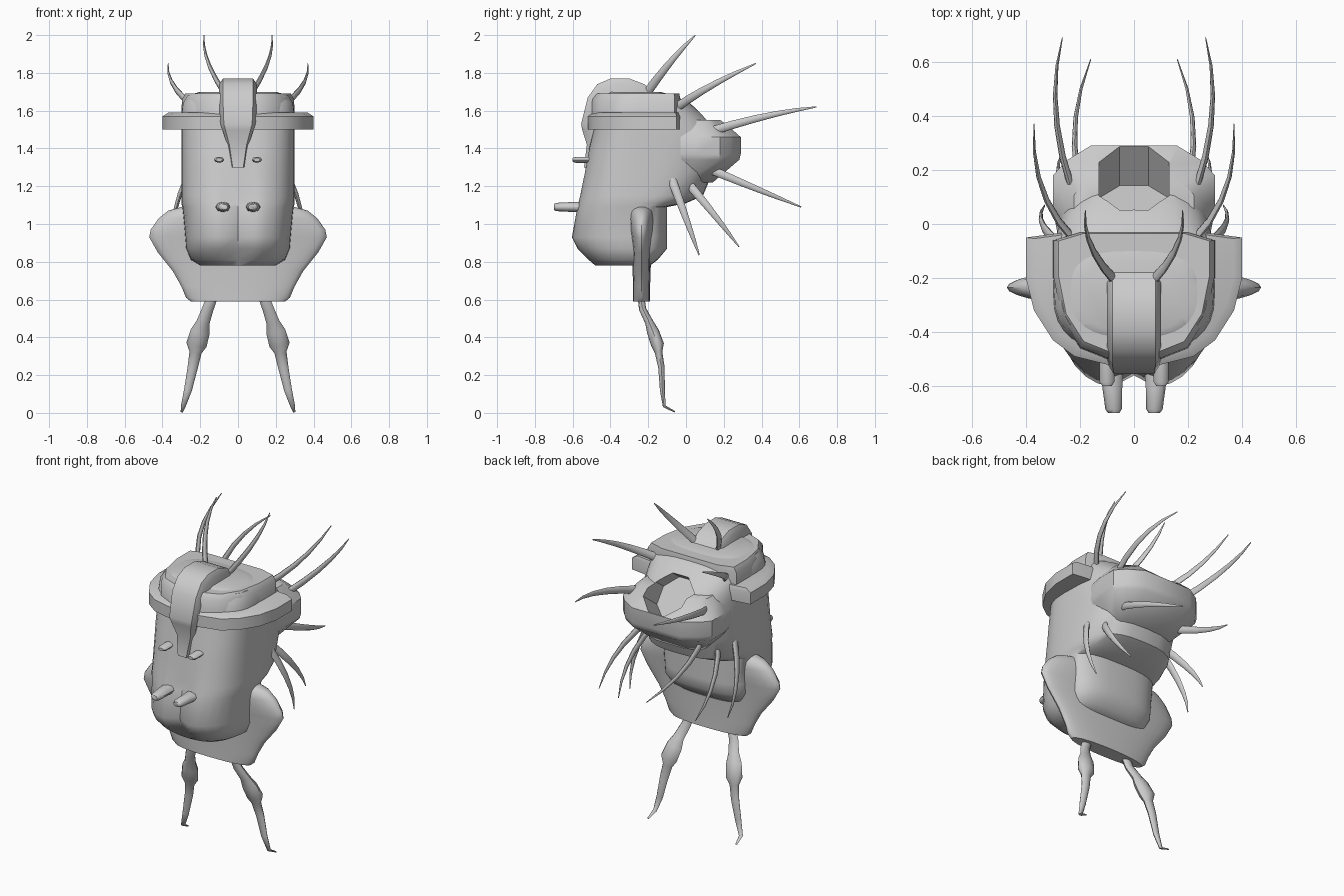
import bpy, bmesh, math
from mathutils import Vector, Matrix

if "Cube" in bpy.data.objects:
    bpy.data.objects.remove(bpy.data.objects["Cube"])


def finish(name, bm, angle=40):
    bmesh.ops.recalc_face_normals(bm, faces=bm.faces)
    me = bpy.data.meshes.new(name)
    bm.to_mesh(me)
    bm.free()
    ob = bpy.data.objects.new(name, me)
    bpy.context.collection.objects.link(ob)
    bpy.ops.object.select_all(action='DESELECT')
    ob.select_set(True)
    bpy.context.view_layer.objects.active = ob
    bpy.ops.object.shade_smooth_by_angle(angle=math.radians(angle))
    return ob


def loft(name, rings, angle=40):
    bm = bmesh.new()
    vs = [[bm.verts.new(p) for p in r] for r in rings]
    n = len(vs[0])
    for a, b in zip(vs, vs[1:]):
        for i in range(n):
            bm.faces.new((a[i], a[(i + 1) % n], b[(i + 1) % n], b[i]))
    bm.faces.new(vs[0])
    bm.faces.new(vs[-1])
    return finish(name, bm, angle)


def spow(v, e):
    return math.copysign(abs(v) ** e, v)


def ring(z, w, front, back, mid=-0.25, ef=0.75, eb=0.7, n=32, groove=0.0):
    pts = []
    for i in range(n):
        t = 2 * math.pi * i / n
        s, e = math.sin(t), (eb if math.sin(t) > 0 else ef)
        x = w * spow(math.cos(t), e)
        y = mid + (back - mid if s > 0 else mid - front) * spow(s, e)
        if s < 0:
            y += groove * math.exp(-(x / 0.04) ** 2)
        pts.append((x, y, z))
    return pts


def tube(name, path, radii, flat=1.0, n=8):
    # tapered tube; flat narrows it in x
    path = [Vector(p) for p in path]
    rings = []
    for i, p in enumerate(path):
        d = (path[min(i + 1, len(path) - 1)] - path[max(i - 1, 0)]).normalized()
        u = Vector((1, 0, 0)) - d * d.x
        u.normalize()
        v = d.cross(u)
        rings.append([p + radii[i] * (flat * math.cos(a) * u + math.sin(a) * v)
                      for a in (2 * math.pi * k / n for k in range(n))])
    return loft(name, rings, 60)


def mirrored(p, s):
    return [(s * x, y, z) for x, y, z in p]


# head: z, half width, front y, back y, centre groove
sections = [(.78, .2, -.48, -.19, 0), (.81, .25, -.52, -.15, .03), (.87, .275, -.58, -.1, .05),
            (.93, .28, -.61, -.1, .05), (1.09, .295, -.58, -.1, .04), (1.11, .3, -.575, .0, .04),
            (1.15, .3, -.565, .09, .03), (1.27, .3, -.54, .14, .02), (1.4, .3, -.515, .19, 0),
            (1.5, .3, -.49, .18, 0), (1.57, .3, -.48, .1, 0), (1.64, .295, -.46, .02, 0),
            (1.68, .27, -.44, -.06, 0), (1.7, .2, -.4, -.14, 0)]
head = loft("head", [ring(z, w, f, b, groove=g) for z, w, f, b, g in sections])


def plan(name, half, levels, angle=40):
    # mirrored plan outline stacked at (z, scale) levels
    outline = half + [(-x, y) for x, y in reversed(half)]
    return loft(name, [[(x * k, -.1 + (y + .1) * k, z) for x, y in outline] for z, k in levels], angle)


# rear collar below the neck socket
collar = plan("neck_collar", [(.27, -.1), (.3, .05), (.3, .18), (.25, .235), (.16, .29)],
              [(1.22, .62), (1.34, .98), (1.37, 1), (1.46, 1), (1.55, .74)])

# neck socket cut
bpy.ops.mesh.primitive_cylinder_add(vertices=8, radius=.14, depth=.4)
cutter = bpy.context.object
cutter.name = "socket_cutter"
axis = Vector((0, .8, .6))
cutter.matrix_world = (Matrix.Translation(Vector((0, .12, 1.5)) + axis * .13)
                       @ axis.to_track_quat('Z', 'Y').to_matrix().to_4x4()
                       @ Matrix.Rotation(math.pi / 8, 4, 'Z'))
cutter.hide_render = True
cutter.hide_viewport = True
for ob in (head, collar):
    m = ob.modifiers.new("socket", 'BOOLEAN')
    m.operation = 'DIFFERENCE'
    m.object = cutter
    m.solver = 'EXACT'

# brow band and cap above it
plan("brow_band", [(.1, -.52), (.22, -.49), (.3, -.43), (.37, -.32), (.4, -.2), (.4, -.05), (.25, -.03)],
     [(1.5, 1), (1.57, 1), (1.59, .92)])
plan("brow_cap", [(.1, -.5), (.2, -.46), (.27, -.35), (.3, -.2), (.3, -.06), (.2, -.03)],
     [(1.56, 1), (1.66, .99), (1.69, .93)])

# central crest running down into the nose
side = [(-.17, 1.69), (-.22, 1.74), (-.3, 1.77), (-.4, 1.77), (-.47, 1.74), (-.52, 1.67),
        (-.555, 1.53), (-.55, 1.5), (-.525, 1.42), (-.54, 1.3), (-.4, 1.3), (-.3, 1.5)]
width = lambda z: .1 if z > 1.55 else max(.035, .1 - (1.55 - z) * .33)
rings = []
for k, inset in ((-1, .03), (-.8, 0), (.8, 0), (1, .03)):
    rings.append([(k * width(z), y + inset * (1 if y < -.35 else -.3),
                   z - (inset if z > 1.6 else 0)) for y, z in side])
loft("crest", rings, 50)

# flared cheek and jaw plate
loft("jaw_plate", [ring(z, w, -.235 - t, -.235 + t, mid=-.235, ef=.9, eb=.9)
                   for z, w, t in [(.59, .25, .045), (.61, .275, .045), (.67, .3, .045), (.75, .345, .048),
                                   (.85, .425, .05), (.93, .47, .06), (.97, .462, .068),
                                   (1.03, .42, .075), (1.07, .37, .075), (1.09, .3, .06)]])

# spikes: base, middle, tip
spikes = {
    "crown_spike": [(.07, -.21, 1.69), (.16, -.08, 1.86), (.18, .05, 2.0)],
    "temple_spike": [(.22, -.06, 1.61), (.34, .13, 1.73), (.37, .37, 1.85)],
    "upper_back_spike": [(.23, .13, 1.49), (.29, .42, 1.57), (.265, .69, 1.62)],
    "lower_back_spike": [(.18, .08, 1.31), (.22, .34, 1.2), (.16, .61, 1.09)],
    "neck_spike": [(.21, -.01, 1.24), (.28, .14, 1.06), (.26, .28, .88)],
    "ear_spike": [(.27, -.08, 1.25), (.34, 0, 1.03), (.33, .07, .835)],
}
for name, (a, m, b) in spikes.items():
    a, m, b = Vector(a), Vector(m), Vector(b)
    c = 2 * m - (a + b) / 2
    ts = [0, .2, .4, .6, .8, 1]
    pts = [(1 - t) ** 2 * a + 2 * t * (1 - t) * c + t * t * b for t in ts]
    for s in (1, -1):
        tube(name, mirrored(pts, s), [.024, .022, .019, .015, .01, .003], .55)

for s in (1, -1):
    # jointed feelers on which the model stands
    tube("feeler", mirrored([(.13, -.24, .63), (.16, -.23, .55), (.185, -.195, .48), (.2, -.175, .43),
                             (.22, -.15, .36), (.225, -.145, .32), (.24, -.13, .24), (.265, -.125, .12),
                             (.29, -.115, .035), (.297, -.06, .006)], s),
         [.018, .019, .022, .032, .034, .02, .017, .013, .008, .004], 1.6)
    # face studs
    tube("upper_stud", mirrored([(.1, -.45, 1.34), (.1, -.585, 1.34), (.1, -.6, 1.34)], s),
         [.016, .016, .01], 1.7)
    tube("lower_stud", mirrored([(.08, -.5, 1.09), (.08, -.61, 1.09), (.075, -.685, 1.09),
                                 (.075, -.7, 1.09)], s), [.03, .026, .022, .015], 1.4)
